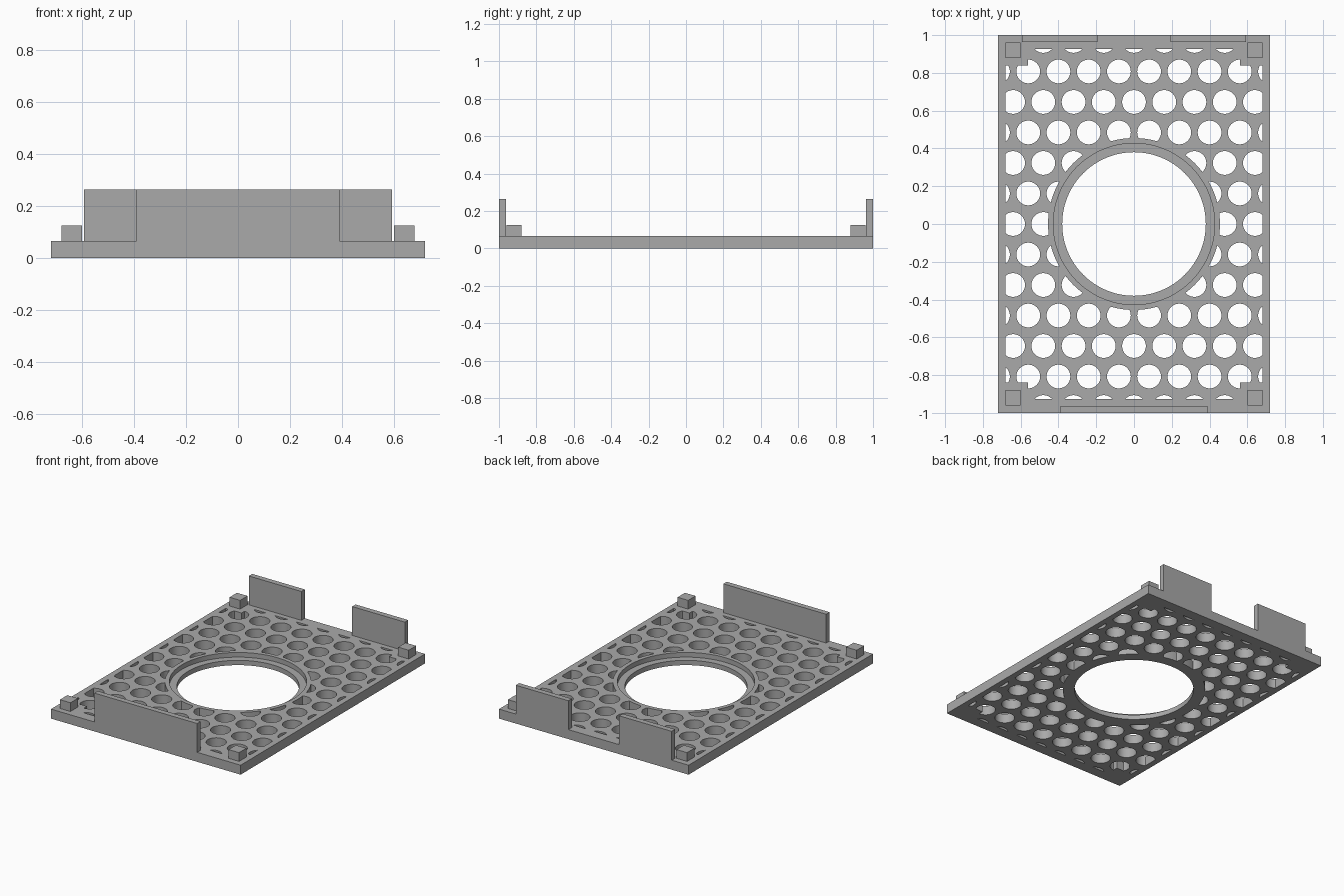
import bpy, bmesh, math
from mathutils import Matrix, Vector

if "Cube" in bpy.data.objects:
    bpy.data.objects.remove(bpy.data.objects["Cube"])

T = 0.065            # plate thickness
HOLE_R = 0.063       # vent hole radius
PX, PY = 0.16, 0.1615  # vent hole spacing

grey = bpy.data.materials.new("plain grey")
grey.diffuse_color = (0.40, 0.40, 0.40, 1)
grey.use_nodes = True
grey.node_tree.nodes["Principled BSDF"].inputs["Base Color"].default_value = grey.diffuse_color


def add_box(bm, x0, x1, y0, y1, z0, z1):
    m = Matrix.Translation(((x0 + x1) / 2, (y0 + y1) / 2, (z0 + z1) / 2))
    m = m @ Matrix.Diagonal((x1 - x0, y1 - y0, z1 - z0, 1))
    bmesh.ops.create_cube(bm, size=1, matrix=m)


def add_cyl(bm, x, y, r, z0, z1, seg):
    bmesh.ops.create_cone(bm, cap_ends=True, segments=seg, radius1=r, radius2=r,
                          depth=z1 - z0, matrix=Matrix.Translation((x, y, (z0 + z1) / 2)))


def make(name, bm):
    me = bpy.data.meshes.new(name)
    bm.to_mesh(me)
    bm.free()
    me.materials.append(grey)
    ob = bpy.data.objects.new(name, me)
    bpy.context.collection.objects.link(ob)
    return ob


def box_part(name, *dims):
    bm = bmesh.new()
    add_box(bm, *dims)
    return make(name, bm)


def boolean(ob, cutter, op):
    # apply a boolean and discard the cutter
    mod = ob.modifiers.new("cut", 'BOOLEAN')
    mod.solver, mod.operation, mod.object = 'EXACT', op, cutter
    bpy.context.view_layer.update()
    dg = bpy.context.evaluated_depsgraph_get()
    me = bpy.data.meshes.new_from_object(ob.evaluated_get(dg))
    ob.modifiers.clear()
    ob.data = me
    bpy.data.objects.remove(cutter)


# staggered grid of vent holes
bm = bmesh.new()
for j in range(-6, 7):
    for i in range(-5, 6):
        x, y = (i + 0.5 * (j % 2)) * PX, j * PY
        if abs(x) < 0.73 and math.hypot(x, y) + HOLE_R > 0.456:
            add_cyl(bm, x, y, HOLE_R, -0.05, T + 0.05, 32)
vents = make("vent_cutter", bm)

# keep a solid border, solid corners and a solid rim around the big opening
boolean(vents, box_part("border", -0.68, 0.68, -0.927, 0.927, -0.1, T + 0.1), 'INTERSECT')
bm = bmesh.new()
add_cyl(bm, 0, 0, 0.455, -0.1, T + 0.1, 96)
for sx in (-1, 1):
    for sy in (-1, 1):
        xs, ys = sorted((sx * 0.56, sx * 0.8)), sorted((sy * 0.838, sy * 1.1))
        add_box(bm, *xs, *ys, -0.1, T + 0.1)
boolean(vents, make("solid_zones", bm), 'DIFFERENCE')

# perforated plate with stepped round opening
plate = box_part("vent_plate", -0.72, 0.72, -1, 1, 0, T)
boolean(plate, vents, 'DIFFERENCE')
for r, z in ((0.38, -0.05), (0.427, 0.033)):
    bm = bmesh.new()
    add_cyl(bm, 0, 0, r, z, T + 0.05, 96)
    boolean(plate, make("opening_cutter", bm), 'DIFFERENCE')
bpy.context.view_layer.objects.active = plate
plate.select_set(True)
bpy.ops.object.shade_smooth_by_angle(angle=math.radians(30))

# corner posts
for sx, side in ((-1, "left"), (1, "right")):
    for sy, end in ((-1, "front"), (1, "back")):
        xs, ys = sorted((sx * 0.60, sx * 0.68)), sorted((sy * 0.88, sy * 0.96))
        box_part(f"{end}_{side}_post", *xs, *ys, T, 0.125)

# upright tabs: one wide at the front, two at the back
box_part("front_tab", -0.39, 0.39, -1, -0.963, T, 0.263)
for sx, side in ((-1, "left"), (1, "right")):
    box_part(f"back_{side}_tab", *sorted((sx * 0.193, sx * 0.592)), 0.963, 1, T, 0.263)
